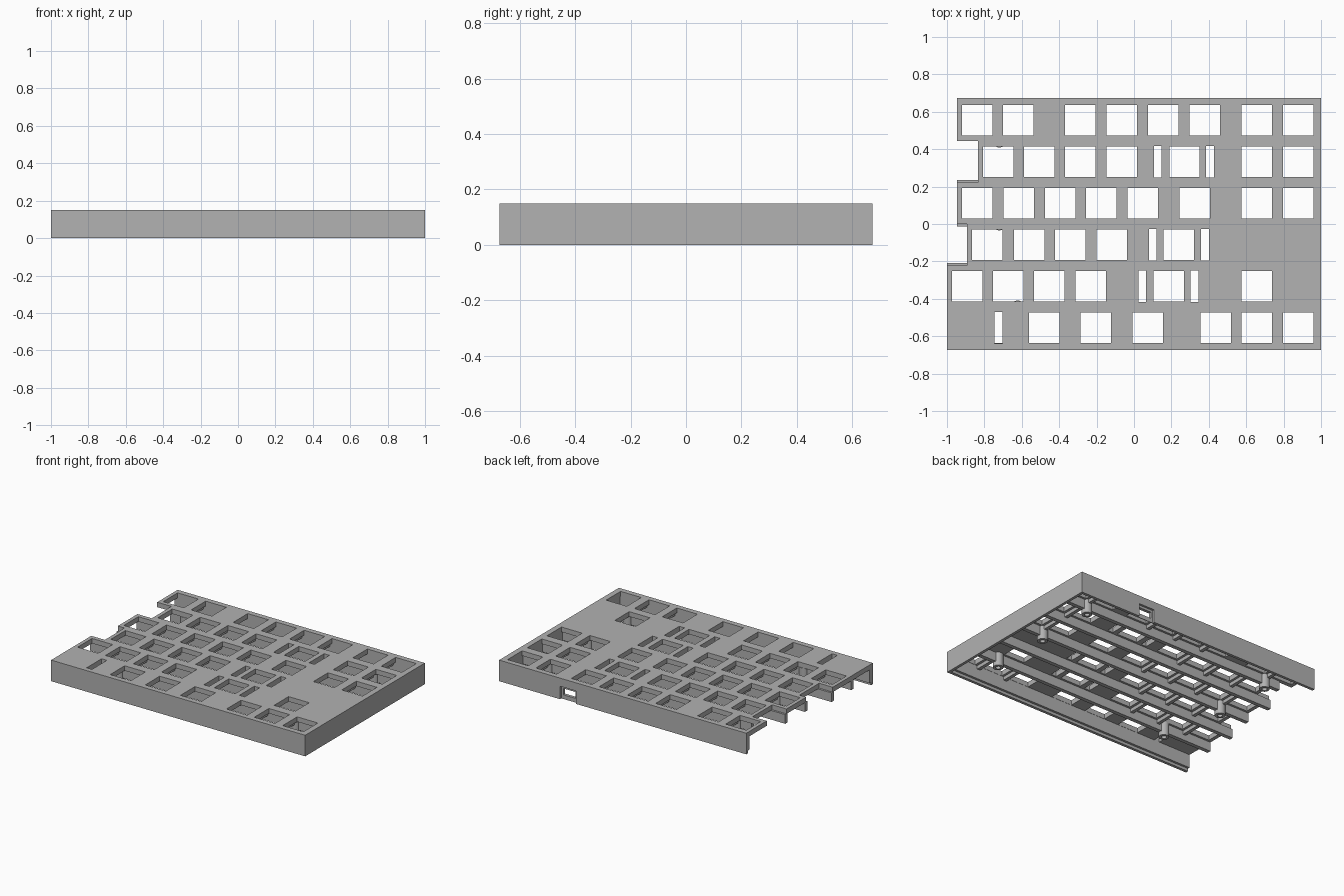
import bpy, math

if "Cube" in bpy.data.objects:
    bpy.data.objects.remove(bpy.data.objects["Cube"], do_unlink=True)

grey = bpy.data.materials.new("case grey")
grey.use_nodes = True
COL = (0.445, 0.445, 0.445, 1)
grey.diffuse_color = COL
grey.node_tree.nodes["Principled BSDF"].inputs["Base Color"].default_value = COL

PITCH, KEY = 0.2215, 0.163
SLOT_W, SLOT_H = 0.042, 0.168
XR, YB, H = 1.0, 0.673, 0.15
Z_PLATE, Z_LIP, Z_RIB = 0.115, 0.02, 0.05


def slab(name, loops, z0, z1):
    """Flat extruded shape: first loop is the outline, the others are holes."""
    cu = bpy.data.curves.new(name, "CURVE")
    cu.dimensions, cu.fill_mode, cu.extrude = "2D", "BOTH", (z1 - z0) / 2
    for pts in loops:
        sp = cu.splines.new("POLY")
        sp.points.add(len(pts) - 1)
        for p, (x, y) in zip(sp.points, pts):
            p.co = (x, y, 0, 1)
        sp.use_cyclic_u = True
    ob = bpy.data.objects.new(name, cu)
    bpy.context.collection.objects.link(ob)
    ob.location.z = (z0 + z1) / 2
    bpy.ops.object.select_all(action="DESELECT")
    ob.select_set(True)
    bpy.context.view_layer.objects.active = ob
    bpy.ops.object.convert(target="MESH")
    ob = bpy.context.view_layer.objects.active
    ob.data.materials.clear()
    ob.data.materials.append(grey)
    for f in ob.data.polygons:
        f.use_smooth = False
    return ob


def rect(cx, cy, w, h):
    return [(cx - w / 2, cy - h / 2), (cx + w / 2, cy - h / 2),
            (cx + w / 2, cy + h / 2), (cx - w / 2, cy + h / 2)]


def circle(cx, cy, r, n=32):
    return [(cx + r * math.cos(2 * math.pi * i / n),
             cy + r * math.sin(2 * math.pi * i / n)) for i in range(n)]


# Each row, back to front: left edge, key centres, stabiliser slot centres
rows = [
    (-0.946, [-.838, -.618, -.287, -.065, .157, .377, .655, .878], []),
    (-0.834, [-.726, -.506, -.287, -.065, .27, .655, .878], [.127, .407]),
    (-0.946, [-.838, -.616, -.394, -.174, .048, .324, .655, .878], []),
    (-0.893, [-.785, -.56, -.34, -.118, .238], [.10, .379]),
    (-1.0, [-.892, -.672, -.453, -.23, .185, .655], [.044, .323]),
    (-1.0, [-.48, -.204, .073, .436, .655, .878], [-.724]),
]
row_y = [(2.5 - i) * PITCH for i in range(6)]

# Top plate with stepped left edge and key openings
outline = [(XR, -YB), (XR, YB)]
for i, (left, _, _) in enumerate(rows):
    top = YB if i == 0 else row_y[i] + PITCH / 2
    bottom = -YB if i == 5 else row_y[i] - PITCH / 2
    if outline[-1] != (left, top):
        outline.append((left, top))
    if i == 5 or rows[i + 1][0] != left:
        outline.append((left, bottom))
holes = []
for y, (_, keys, slots) in zip(row_y, rows):
    holes += [rect(x, y, KEY, KEY) for x in keys]
    holes += [rect(x, y, SLOT_W, SLOT_H) for x in slots]
slab("key_plate", [outline] + holes, Z_PLATE, H)


# Side walls, open on the left, with a thinner lip at the bottom
def wall_loop(t):
    xb, xf = rows[0][0], rows[5][0]
    return [(xf, -YB), (XR, -YB), (XR, YB), (xb, YB), (xb, YB - t),
            (XR - t, YB - t), (XR - t, -YB + t), (xf, -YB + t)]


walls = [slab("side_walls", [wall_loop(0.036)], Z_LIP, Z_PLATE),
         slab("bottom_lip", [wall_loop(0.02)], 0, Z_LIP)]

# Cable port in the back wall: shallow recess, then a through opening
PORT_X = 0.458
cutters = [slab("port_recess_cutter", [rect(PORT_X, YB, 0.125, 0.03)], -0.02, 0.092),
           slab("port_opening_cutter", [rect(PORT_X, YB, 0.095, 0.12)], 0.03, 0.075)]
for wall in walls:
    bpy.context.view_layer.objects.active = wall
    for cutter in cutters:
        cutter.hide_render = True
        mod = wall.modifiers.new("port", "BOOLEAN")
        mod.operation, mod.object, mod.solver = "DIFFERENCE", cutter, "EXACT"
        bpy.ops.object.modifier_apply(modifier=mod.name)
for cutter in cutters:
    bpy.data.objects.remove(cutter, do_unlink=True)

# Long ribs under the plate between rows
for i in range(5):
    left = min(rows[i][0], rows[i + 1][0]) if i else rows[1][0]
    y = row_y[i] - PITCH / 2
    right = XR - 0.036
    slab("row_rib", [rect((left + right) / 2, y, right - left, 0.028)], Z_RIB, Z_PLATE)

# Short struts between neighbouring keys
for y, (_, keys, _) in zip(row_y, rows):
    for a, b in zip(keys, keys[1:]):
        if b - a < 0.25:
            slab("key_strut", [rect((a + b) / 2, y, 0.024, PITCH - 0.028)], 0.09, Z_PLATE)

# Hollow screw posts
for x, k in [(.766, 2), (.766, 0), (.766, -2), (-.72, 2), (-.72, 0), (-.622, -2)]:
    y = k * PITCH
    post = slab("screw_post", [circle(x, y, 0.034), circle(x, y, 0.017)], Z_LIP, Z_PLATE)
    bpy.ops.object.shade_smooth_by_angle(angle=math.radians(30))
